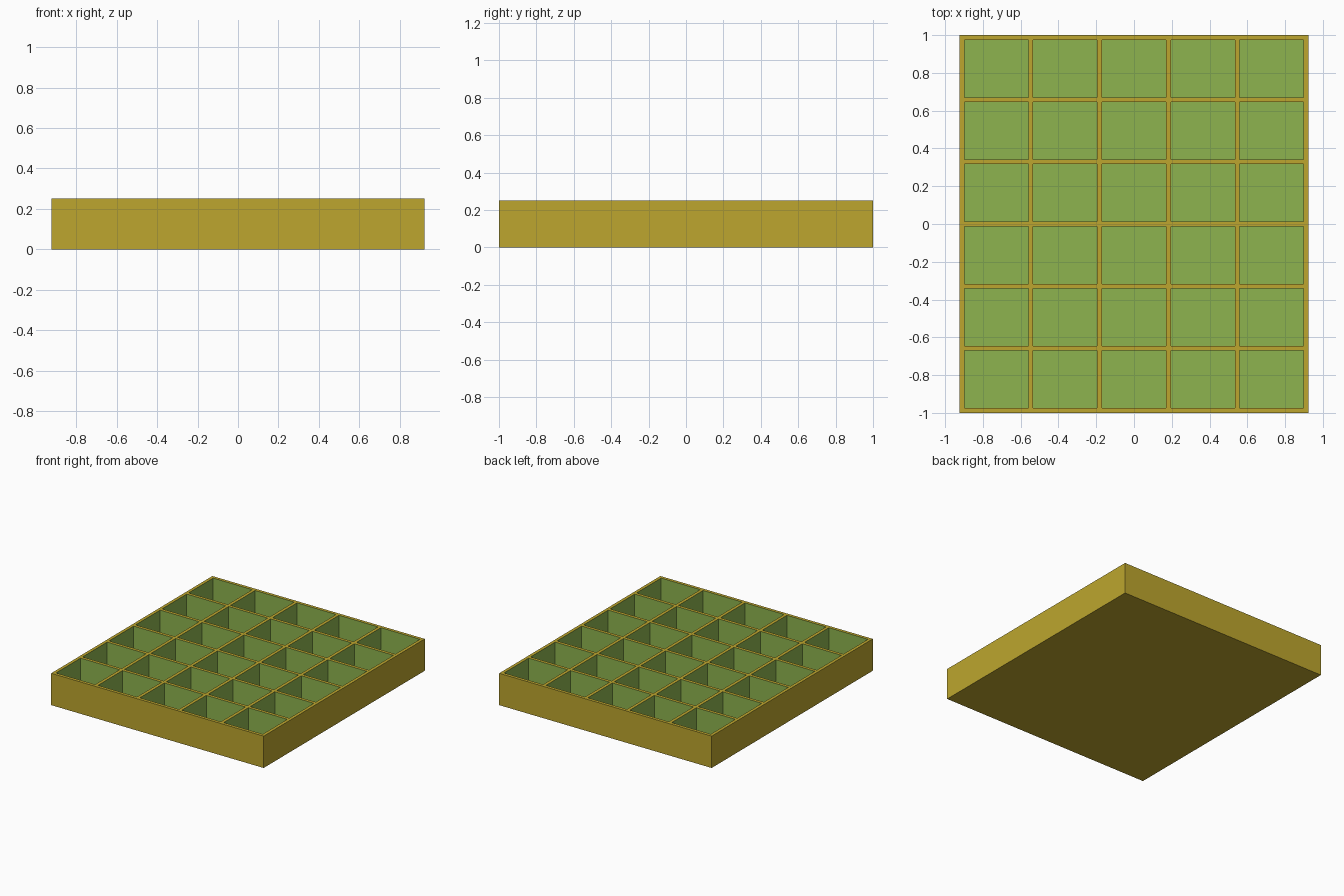
import bpy, bmesh

if "Cube" in bpy.data.objects:
    bpy.data.objects.remove(bpy.data.objects["Cube"])

COLS, ROWS = 5, 6
HALF_X, HALF_Y, HEIGHT = 0.923, 1.0, 0.25
WALL, FLOOR = 0.025, 0.025


def material(name, rgb):
    mat = bpy.data.materials.new(name)
    lin = [((c / 255 + 0.055) / 1.055) ** 2.4 for c in rgb]
    mat.diffuse_color = (*lin, 1)
    mat.use_nodes = True
    mat.node_tree.nodes["Principled BSDF"].inputs["Base Color"].default_value = mat.diffuse_color
    return mat


def wall_lines(half, count):
    """Both sides of every wall along one axis."""
    pitch = (2 * half - WALL) / count
    return [-half + i * pitch + s for i in range(count + 1) for s in (0, WALL)]


xs, ys = wall_lines(HALF_X, COLS), wall_lines(HALF_Y, ROWS)
bm = bmesh.new()

# Flat base plan, divided along the wall lines
grid = [[bm.verts.new((x, y, 0)) for y in ys] for x in xs]
for i in range(len(xs) - 1):
    for j in range(len(ys) - 1):
        bm.faces.new((grid[i][j], grid[i + 1][j], grid[i + 1][j + 1], grid[i][j + 1]))

# Raise the plan into a solid block
res = bmesh.ops.extrude_face_region(bm, geom=bm.faces[:], use_keep_orig=True)
top = [g for g in res["geom"] if isinstance(g, bmesh.types.BMFace)]
bmesh.ops.translate(bm, vec=(0, 0, HEIGHT),
                    verts=[g for g in res["geom"] if isinstance(g, bmesh.types.BMVert)])

# Sink the compartments, leaving the walls and rim standing
cells = []
for f in top:
    c = f.calc_center_median()
    i = sum(x < c.x for x in xs)
    j = sum(y < c.y for y in ys)
    if i % 2 == 0 and j % 2 == 0:
        cells.append(f)
for f in cells:
    res = bmesh.ops.extrude_face_region(bm, geom=[f])
    bmesh.ops.translate(bm, vec=(0, 0, FLOOR - HEIGHT),
                        verts=[g for g in res["geom"] if isinstance(g, bmesh.types.BMVert)])
bmesh.ops.delete(bm, geom=[f for f in cells if f.is_valid], context='FACES_ONLY')
bmesh.ops.recalc_face_normals(bm, faces=bm.faces[:])

# Lining colour on everything inside the compartments
for f in bm.faces:
    c = f.calc_center_median()
    inside = abs(c.x) < HALF_X - WALL / 2 and abs(c.y) < HALF_Y - WALL / 2
    f.material_index = int(inside and 0.001 < c.z < HEIGHT - 0.001)

mesh = bpy.data.meshes.new("compartment_tray")
bm.to_mesh(mesh)
bm.free()
mesh.materials.append(material("mustard yellow", (189, 166, 46)))
mesh.materials.append(material("leaf green", (141, 180, 79)))
bpy.context.collection.objects.link(bpy.data.objects.new("compartment_tray", mesh))
